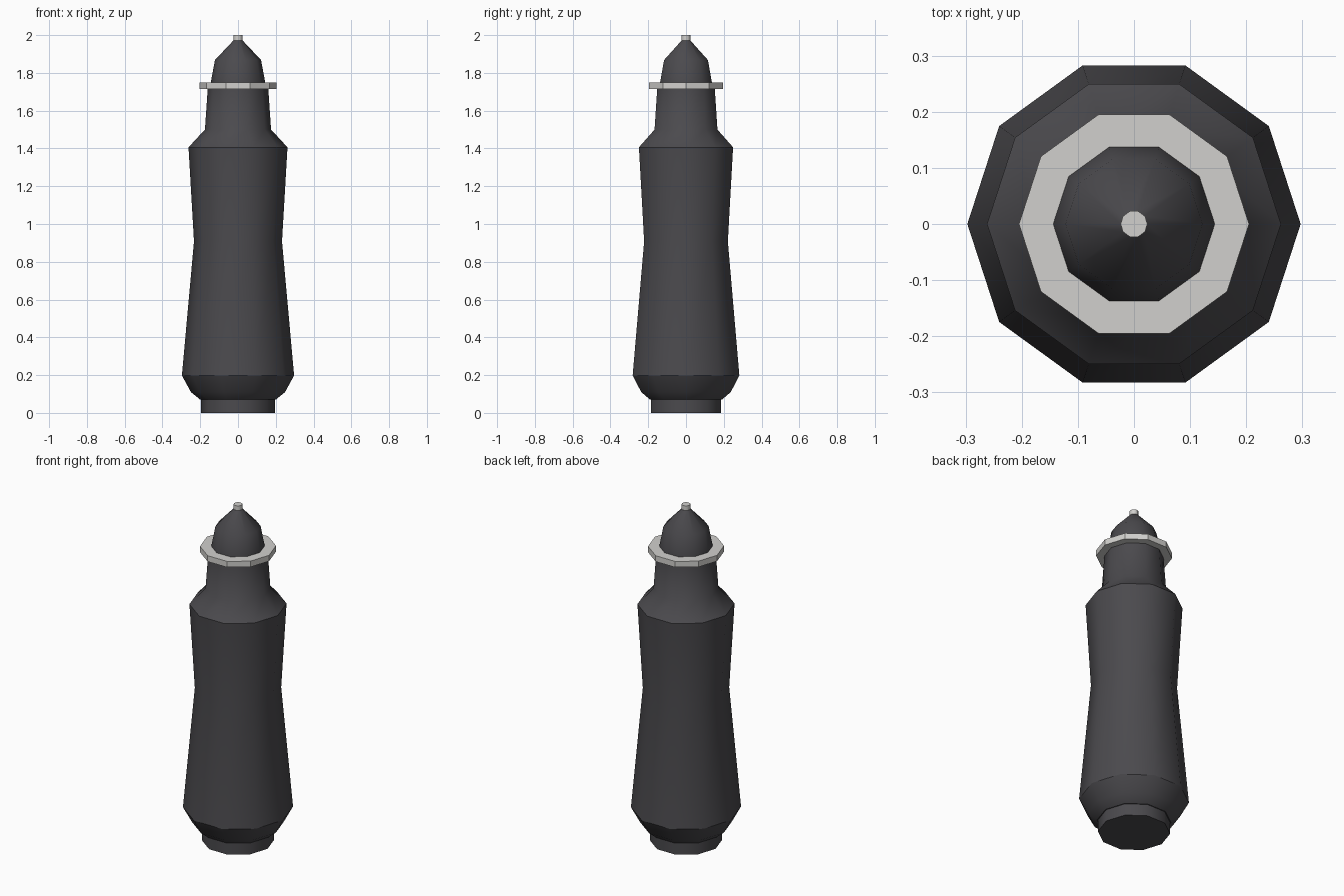
import bpy, bmesh, math

if "Cube" in bpy.data.objects:
    bpy.data.objects.remove(bpy.data.objects["Cube"])

SIDES = 10


def material(name, rgb):
    m = bpy.data.materials.new(name)
    m.diffuse_color = (*rgb, 1)
    m.use_nodes = True
    m.node_tree.nodes["Principled BSDF"].inputs["Base Color"].default_value = m.diffuse_color
    return m


dark = material("dark grey", (0.07, 0.068, 0.075))
pale = material("pale grey", (0.64, 0.63, 0.61))


def lathe(name, profile, mat, sharp=(), smooth=True, closed=False):
    """Turn (radius, height) points round z; rings listed in sharp stay creased."""
    bm = bmesh.new()
    rings = []
    for r, z in profile:
        rings.append([bm.verts.new((r * math.cos(2 * math.pi * i / SIDES),
                                    r * math.sin(2 * math.pi * i / SIDES), z))
                      for i in range(SIDES)])
    pairs = list(zip(rings, rings[1:]))
    if closed:
        pairs.append((rings[-1], rings[0]))
    for a, b in pairs:
        for i in range(SIDES):
            j = (i + 1) % SIDES
            bm.faces.new((a[i], a[j], b[j], b[i])).smooth = smooth
    if not closed:
        bm.faces.new(rings[0][::-1])
        bm.faces.new(rings[-1])
    bm.normal_update()
    for k in sharp:
        ring = rings[k]
        for i in range(SIDES):
            e = bm.edges.get((ring[i], ring[(i + 1) % SIDES]))
            e.smooth = False
    me = bpy.data.meshes.new(name)
    bm.to_mesh(me)
    bm.free()
    me.materials.append(mat)
    ob = bpy.data.objects.new(name, me)
    bpy.context.collection.objects.link(ob)
    return ob


# foot
lathe("base_foot", [(0.195, 0), (0.195, 0.075)], dark, sharp=(0, 1))

# waisted handle with shoulder and neck
lathe("body", [(0.20, 0.07), (0.249, 0.11), (0.297, 0.198), (0.233, 0.908),
               (0.262, 1.406), (0.175, 1.5), (0.16, 1.72)],
      dark, sharp=(0, 2, 4, 6))

# flat collar
lathe("collar_ring", [(0.14, 1.715), (0.205, 1.715), (0.205, 1.75), (0.14, 1.75)],
      pale, smooth=False, closed=True)

# pointed cap
lathe("nose_cap", [(0.146, 1.718), (0.144, 1.75), (0.122, 1.868), (0.024, 1.972)],
      dark, sharp=(0, 3))

# writing-end tip
lathe("tip", [(0.024, 1.965), (0.024, 2.0)], pale, sharp=(0, 1))
